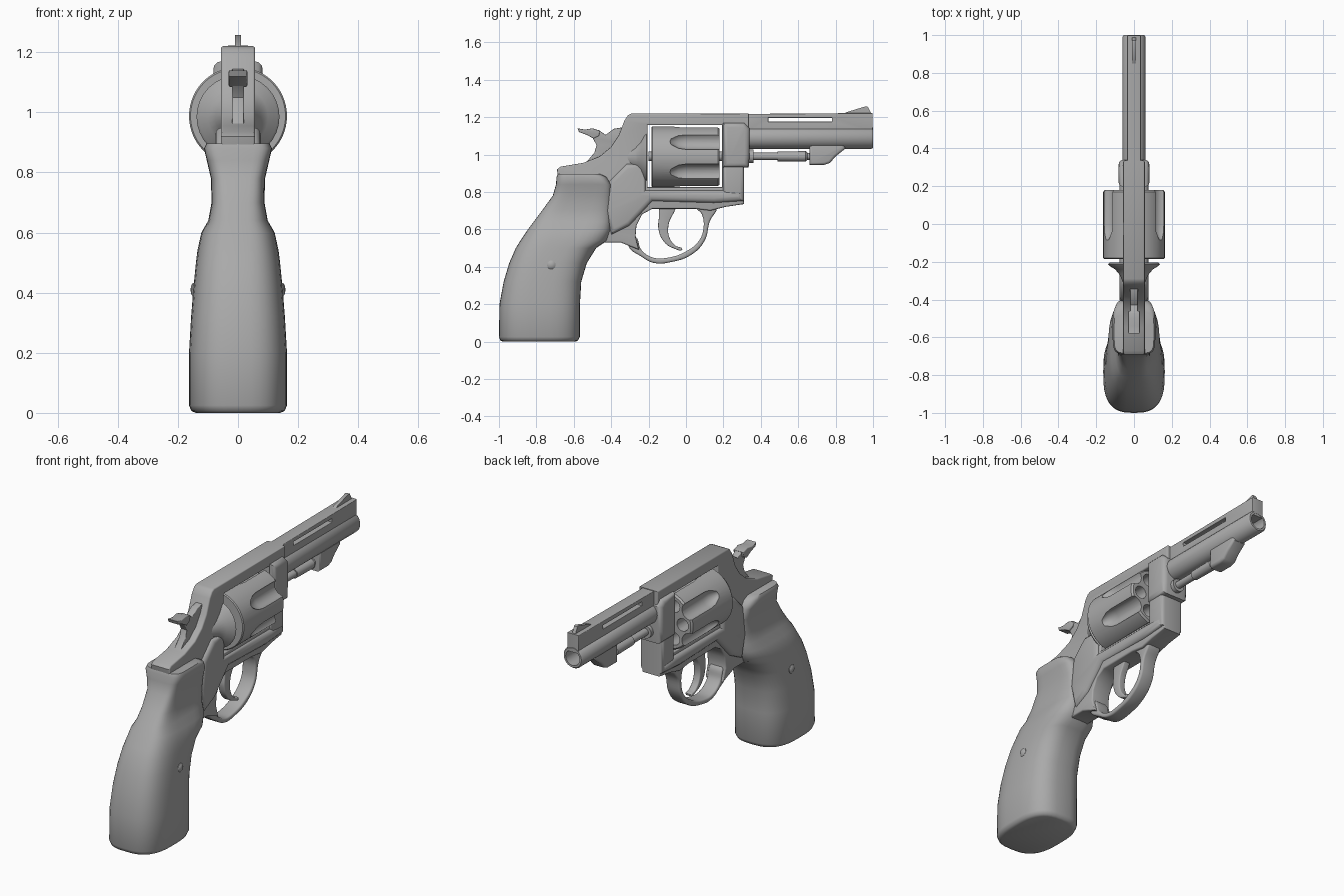
import bpy, bmesh, math
from mathutils import Matrix, Vector

steel = bpy.data.materials.new("grey_steel")
steel.diffuse_color = (0.4, 0.4, 0.4, 1)
# local x, y, z of a flat outline become world y, z, x
SIDE = Matrix(((0, 0, 1, 0), (1, 0, 0, 0), (0, 1, 0, 0), (0, 0, 0, 1)))


def finish(name, bm, angle=38):
    """Turn a bmesh into a smooth-shaded object with sharp edges kept."""
    bmesh.ops.remove_doubles(bm, verts=bm.verts, dist=0.0004)
    bmesh.ops.recalc_face_normals(bm, faces=bm.faces)
    mesh = bpy.data.meshes.new(name)
    bm.to_mesh(mesh)
    bm.free()
    mesh.materials.clear()
    mesh.materials.append(steel)
    mesh.shade_smooth()
    mesh.set_sharp_from_angle(angle=math.radians(angle))
    obj = bpy.data.objects.new(name, mesh)
    bpy.context.collection.objects.link(obj)
    return obj


def plate(name, loops, half, bevel=0.0, smooth=False):
    """Side outline (y, z), with holes as extra loops, given thickness in x."""
    curve = bpy.data.curves.new(name + "_outline", 'CURVE')
    curve.dimensions, curve.fill_mode = '2D', 'BOTH'
    curve.extrude, curve.bevel_depth = half - bevel, bevel
    curve.offset, curve.bevel_resolution = -bevel, 2
    curve.resolution_u = 6
    for pts in loops:
        sp = curve.splines.new('BEZIER' if smooth else 'POLY')
        store = sp.bezier_points if smooth else sp.points
        store.add(len(pts) - 1)
        for p, (y, z) in zip(store, pts):
            if smooth:
                p.co = (y, z, 0)
                p.handle_left_type = p.handle_right_type = 'AUTO'
            else:
                p.co = (y, z, 0, 1)
        sp.use_cyclic_u = True
    temp = bpy.data.objects.new(name + "_outline", curve)
    bpy.context.collection.objects.link(temp)
    bpy.context.view_layer.update()
    mesh = bpy.data.meshes.new_from_object(
        temp.evaluated_get(bpy.context.evaluated_depsgraph_get()))
    bm = bmesh.new()
    bm.from_mesh(mesh)
    bm.transform(SIDE)
    bpy.data.objects.remove(temp)
    bpy.data.curves.remove(curve)
    bpy.data.meshes.remove(mesh)
    return finish(name, bm)


def turn(bm, profile, x, z, segs):
    """Add a turned solid along y from (y, radius) points."""
    verts = [bm.verts.new((x, y, z + r)) for y, r in profile]
    edges = [bm.edges.new(pair) for pair in zip(verts, verts[1:])]
    bmesh.ops.spin(bm, geom=verts + edges, cent=(x, 0, z), axis=(0, 1, 0),
                   angle=math.tau, steps=segs)


def lathe(name, profile, z, segs=32):
    bm = bmesh.new()
    turn(bm, profile, 0, z, segs)
    return finish(name, bm)


# frame with the cylinder window
plate("frame", [
    [(-0.29, 1.22), (0.335, 1.22), (0.335, 0.93), (0.31, 0.93), (0.31, 0.735),
     (0.21, 0.72), (0.13, 0.70), (0.05, 0.71), (-0.18, 0.71), (-0.235, 0.68),
     (-0.265, 0.62), (-0.27, 0.56), (-0.25, 0.49), (-0.30, 0.51), (-0.35, 0.53),
     (-0.44, 0.53), (-0.50, 0.60), (-0.67, 0.78), (-0.69, 0.92), (-0.67, 0.935),
     (-0.55, 0.955), (-0.46, 0.99), (-0.40, 1.04), (-0.36, 1.10), (-0.33, 1.18),
     (-0.31, 1.21)],
    [(-0.205, 0.825), (0.193, 0.825), (0.193, 1.157), (-0.205, 1.157)]],
    0.057, 0.008)
# swelling of the frame under and behind the cylinder
plate("frame_side_swell", [[
    (-0.215, 0.81), (0.19, 0.81), (0.30, 0.80), (0.30, 0.75), (0.15, 0.74),
    (-0.18, 0.75), (-0.30, 0.62), (-0.40, 0.57), (-0.43, 0.70), (-0.41, 0.86),
    (-0.32, 0.95), (-0.215, 0.95)]], 0.076, 0.026)
# wide front of the frame that holds the barrel
plate("barrel_collar", [[
    (0.197, 0.93), (0.335, 0.93), (0.34, 1.0), (0.34, 1.14), (0.31, 1.17),
    (0.197, 1.17)]], 0.082, 0.026)
plate("crane", [[(0.197, 0.75), (0.31, 0.75), (0.31, 0.95), (0.197, 0.95)]],
      0.07, 0.02)
# recoil shield behind the cylinder
lathe("recoil_shield", [(-0.205, 0), (-0.205, 0.13), (-0.212, 0.138),
      (-0.222, 0.13), (-0.24, 0.1), (-0.27, 0.075), (-0.33, 0.05), (-0.34, 0)], 0.985)

# trigger guard and trigger
plate("trigger_guard", [[
    (0.16, 0.73), (0.126, 0.64), (0.10, 0.54), (0.03, 0.465), (-0.08, 0.425),
    (-0.17, 0.42), (-0.24, 0.455), (-0.31, 0.515), (-0.30, 0.57), (-0.268, 0.56),
    (-0.24, 0.492), (-0.18, 0.45), (-0.1, 0.448), (0.0, 0.482), (0.07, 0.54),
    (0.094, 0.61), (0.085, 0.68), (0.05, 0.73)]], 0.042, 0.01, True)
plate("trigger", [[
    (-0.13, 0.73), (-0.145, 0.66), (-0.147, 0.60), (-0.115, 0.53), (-0.065, 0.498),
    (-0.02, 0.493), (-0.055, 0.512), (-0.088, 0.555), (-0.092, 0.63),
    (-0.06, 0.70), (-0.05, 0.73)]], 0.02, 0.006, True)

# hammer and its wider thumb spur
plate("hammer", [[
    (-0.53, 1.115), (-0.50, 1.09), (-0.478, 1.05), (-0.49, 1.01), (-0.54, 0.95),
    (-0.42, 0.93), (-0.32, 1.05), (-0.34, 1.145), (-0.385, 1.138), (-0.43, 1.105),
    (-0.465, 1.13), (-0.50, 1.137)]], 0.02, 0.004)
plate("hammer_spur", [[
    (-0.58, 1.14), (-0.572, 1.12), (-0.53, 1.105), (-0.495, 1.085), (-0.465, 1.10),
    (-0.46, 1.128), (-0.50, 1.14), (-0.54, 1.133)]], 0.031, 0.005)

# barrel with open bore, rib with a slot, and sight
lathe("barrel", [(0.30, 0), (0.30, 0.06), (0.992, 0.06), (1.0, 0.054),
      (1.0, 0.043), (0.8, 0.043), (0.8, 0)], 1.09)
plate("barrel_rib", [
    [(0.32, 1.12), (0.998, 1.12), (0.998, 1.222), (0.32, 1.217)],
    [(0.44, 1.176), (0.78, 1.176), (0.78, 1.196), (0.44, 1.196)]], 0.036, 0.004)
plate("front_sight", [[
    (0.84, 1.215), (0.86, 1.227), (0.962, 1.258), (0.972, 1.255), (0.992, 1.215)]],
    0.01)

# ejector rod and the lug under the barrel
lathe("ejector_rod", [(-0.2, 0), (-0.2, 0.025), (0.2, 0.025), (0.2, 0.036),
      (0.36, 0.036), (0.36, 0.02), (0.49, 0.02), (0.49, 0.026), (0.64, 0.028),
      (0.65, 0.018), (0.68, 0.018), (0.68, 0)], 0.99, 20)
plate("ejector_lug", [[
    (0.66, 0.945), (0.74, 0.945), (0.77, 0.955), (0.80, 0.99), (0.85, 1.03),
    (0.85, 1.06), (0.66, 1.06)]], 0.042, 0.014)

# cylinder with six flutes and six chambers
drum = lathe("cylinder", [(-0.185, 0), (-0.185, 0.158), (-0.18, 0.163),
             (0.17, 0.163), (0.18, 0.155), (0.18, 0)], 0.988, 60)
bm = bmesh.new()
for i in range(6):
    a = math.radians(30 + 60 * i)
    turn(bm, [(-0.09, 0), (-0.08, 0.02), (-0.04, 0.042), (0.0, 0.048),
              (0.25, 0.048), (0.25, 0)],
         0.172 * math.cos(a), 0.988 + 0.172 * math.sin(a), 20)
    a = math.radians(60 * i)
    turn(bm, [(0.06, 0), (0.06, 0.035), (0.25, 0.035), (0.25, 0)],
         0.105 * math.cos(a), 0.988 + 0.105 * math.sin(a), 20)
cutter = finish("flute_cutter", bm)
cutter.hide_render = True
mod = drum.modifiers.new("flutes", 'BOOLEAN')
mod.object, mod.operation, mod.solver = cutter, 'DIFFERENCE', 'EXACT'
bpy.context.view_layer.update()
cut = bpy.data.meshes.new_from_object(
    drum.evaluated_get(bpy.context.evaluated_depsgraph_get()))
drum.modifiers.clear()
drum.data = cut
cut.set_sharp_from_angle(angle=math.radians(38))
bpy.data.objects.remove(cutter)

# grip lofted from rounded sections: height, back y, front y, half width, squareness
SECTIONS = [
    (0.0, -0.98, -0.59, 0.14, 0.7), (0.006, -0.993, -0.577, 0.155, 0.7),
    (0.025, -1.0, -0.568, 0.163, 0.7), (0.20, -0.997, -0.567, 0.163, 0.7),
    (0.32, -0.975, -0.56, 0.156, 0.7), (0.42, -0.945, -0.53, 0.148, 0.7),
    (0.50, -0.91, -0.48, 0.14, 0.68), (0.54, -0.885, -0.42, 0.135, 0.65),
    (0.60, -0.845, -0.40, 0.122, 0.6), (0.64, -0.815, -0.398, 0.099, 0.55),
    (0.70, -0.77, -0.397, 0.088, 0.5), (0.78, -0.712, -0.397, 0.09, 0.45),
    (0.84, -0.695, -0.40, 0.104, 0.4), (0.88, -0.692, -0.425, 0.113, 0.4),
    (0.897, -0.685, -0.46, 0.105, 0.4)]
N = 40
bm = bmesh.new()
rings = []
for z, back, front, w, e in SECTIONS:
    ring = []
    for i in range(N):
        c, s = math.cos(math.tau * i / N), math.sin(math.tau * i / N)
        y = (back + front) / 2 + (front - back) / 2 * math.copysign(abs(c) ** e, c)
        ring.append(bm.verts.new((w * math.copysign(abs(s) ** e, s), y, z)))
    rings.append(ring)
for lo, hi in zip(rings, rings[1:]):
    for i in range(N):
        j = (i + 1) % N
        bm.faces.new((lo[i], lo[j], hi[j], hi[i]))
bm.faces.new(rings[0][::-1])
bm.faces.new(rings[-1])
finish("grip", bm, 50)

# grip screw, showing on both sides
bm = bmesh.new()
turn(bm, [(-0.158, 0), (-0.156, 0.014), (-0.15, 0.023), (0.15, 0.023),
          (0.156, 0.014), (0.158, 0)], 0, 0, 20)
bm.transform(Matrix.Translation(Vector((0, -0.72, 0.41))) @ Matrix.Rotation(math.pi / 2, 4, 'Z'))
finish("grip_screw", bm)
